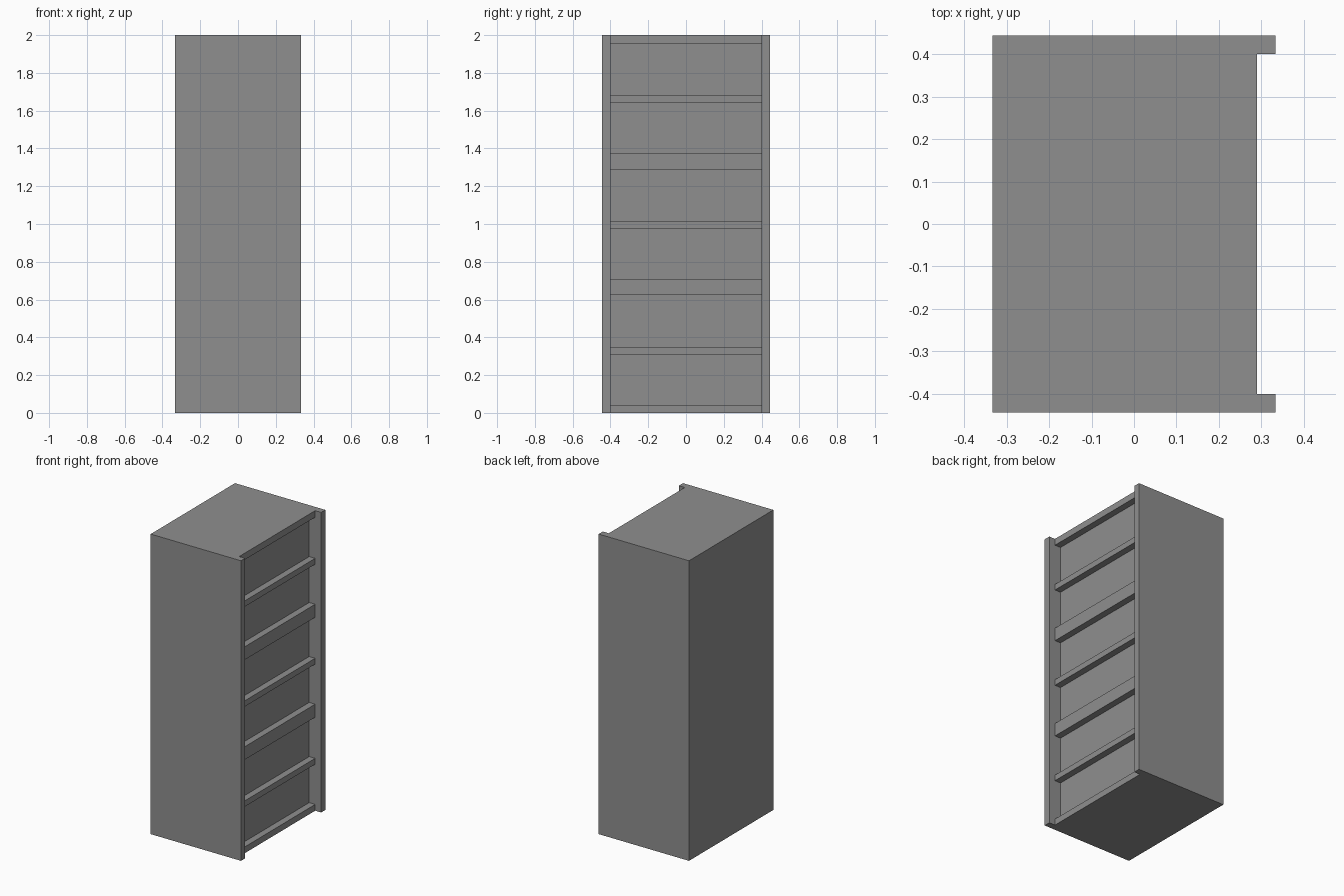
import bpy

if "Cube" in bpy.data.objects:
    bpy.data.objects.remove(bpy.data.objects["Cube"])

# Dark grey finish
grey = bpy.data.materials.new("dark_grey")
grey.diffuse_color = (0.275, 0.275, 0.275, 1)
grey.use_nodes = True
grey.node_tree.nodes["Principled BSDF"].inputs["Base Color"].default_value = grey.diffuse_color


def box(name, x0, x1, y0, y1, z0, z1):
    bpy.ops.mesh.primitive_cube_add(size=1, location=((x0 + x1) / 2, (y0 + y1) / 2, (z0 + z1) / 2))
    ob = bpy.context.object
    ob.name = name
    ob.scale = (x1 - x0, y1 - y0, z1 - z0)
    bpy.ops.object.transform_apply(location=False, rotation=False, scale=True)
    ob.data.materials.append(grey)
    return ob


W, D, T = 0.333, 0.444, 0.044   # half width, half depth, board thickness
IN = D - T
FRONT = W - T                   # front plane of the rails

# Side boards stand proud of the rails
box("side_board_front", -W, W, -D, -IN, 0, 2)
box("side_board_back", -W, W, IN, D, 0, 2)

# Recessed core behind the rails
box("cabinet_core", -W, FRONT - T, -IN, IN, 0, 2)

# Horizontal rails: single at the ends, alternating thin and thick between
rails = [(0, 0.042), (0.31, 0.349), (0.623, 0.71), (0.977, 1.016),
         (1.289, 1.376), (1.643, 1.682), (1.956, 2)]
for i, (z0, z1) in enumerate(rails):
    box(f"rail_{i + 1}", FRONT - T, FRONT, -IN, IN, z0, z1)
